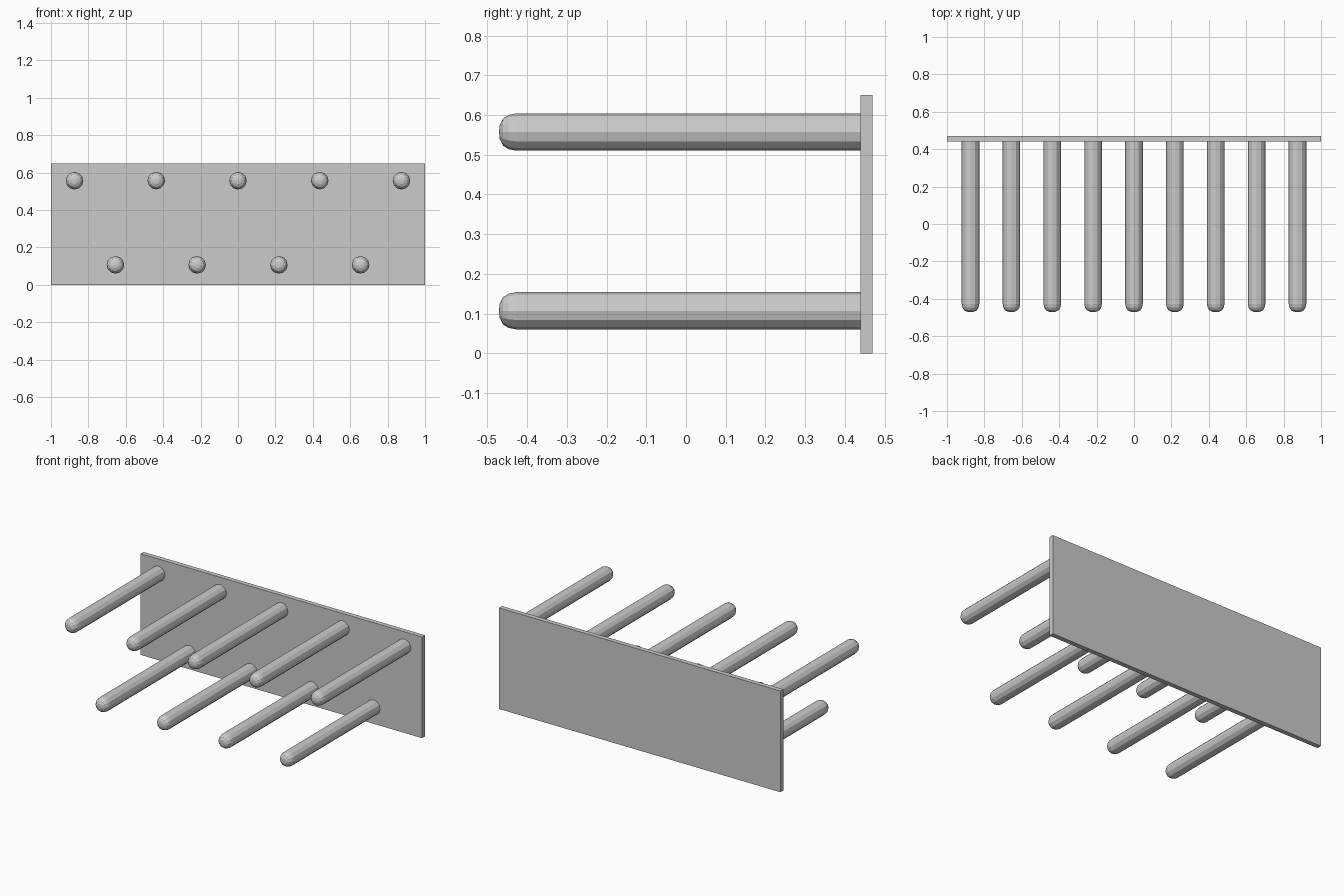
import bpy
import bmesh
from math import cos, sin, pi

cube = bpy.data.objects.get("Cube")
if cube:
    bpy.data.objects.remove(cube, do_unlink=True)

# Single plain grey
grey = bpy.data.materials.new("light grey")
grey.use_nodes = True
grey.diffuse_color = (0.6, 0.6, 0.6, 1)
grey.node_tree.nodes["Principled BSDF"].inputs["Base Color"].default_value = (0.6, 0.6, 0.6, 1)

PLATE_FRONT, PLATE_BACK, HEIGHT = 0.44, 0.47, 0.65
SIDES = 12


def add_object(name, mesh, location):
    obj = bpy.data.objects.new(name, mesh)
    obj.location = location
    bpy.context.collection.objects.link(obj)
    return obj


def mesh_from(bm, name):
    bmesh.ops.recalc_face_normals(bm, faces=bm.faces)
    mesh = bpy.data.meshes.new(name)
    bm.to_mesh(mesh)
    bm.free()
    mesh.materials.append(grey)
    return mesh


# Back plate
bm = bmesh.new()
bmesh.ops.create_cube(bm, size=1)
bmesh.ops.scale(bm, vec=(2, PLATE_BACK - PLATE_FRONT, HEIGHT), verts=bm.verts)
add_object("back_plate", mesh_from(bm, "back_plate"),
           (0, (PLATE_FRONT + PLATE_BACK) / 2, HEIGHT / 2))

# Peg: faceted rod with a rounded tip, lofted from (radius, y) rings
profile = [(0.047, PLATE_FRONT), (0.047, -0.427), (0.043, -0.447),
           (0.034, -0.461), (0.018, -0.469)]
bm = bmesh.new()
rings = [[bm.verts.new((r * cos(2 * pi * i / SIDES), y, r * sin(2 * pi * i / SIDES)))
          for i in range(SIDES)] for r, y in profile]
for a, b in zip(rings, rings[1:]):
    for i in range(SIDES):
        j = (i + 1) % SIDES
        bm.faces.new((a[i], a[j], b[j], b[i]))
bm.faces.new(rings[0])
tip = bm.verts.new((0, -0.471, 0))
for i in range(SIDES):
    bm.faces.new((rings[-1][i], rings[-1][(i + 1) % SIDES], tip))
peg_mesh = mesh_from(bm, "peg")

# Two staggered rows of pegs
SPACING = 0.437
for row, count, z in (("upper", 5, 0.557), ("lower", 4, 0.107)):
    for i in range(count):
        x = (i - (count - 1) / 2) * SPACING
        add_object(f"{row}_peg_{i + 1}", peg_mesh, (x, 0, z))
